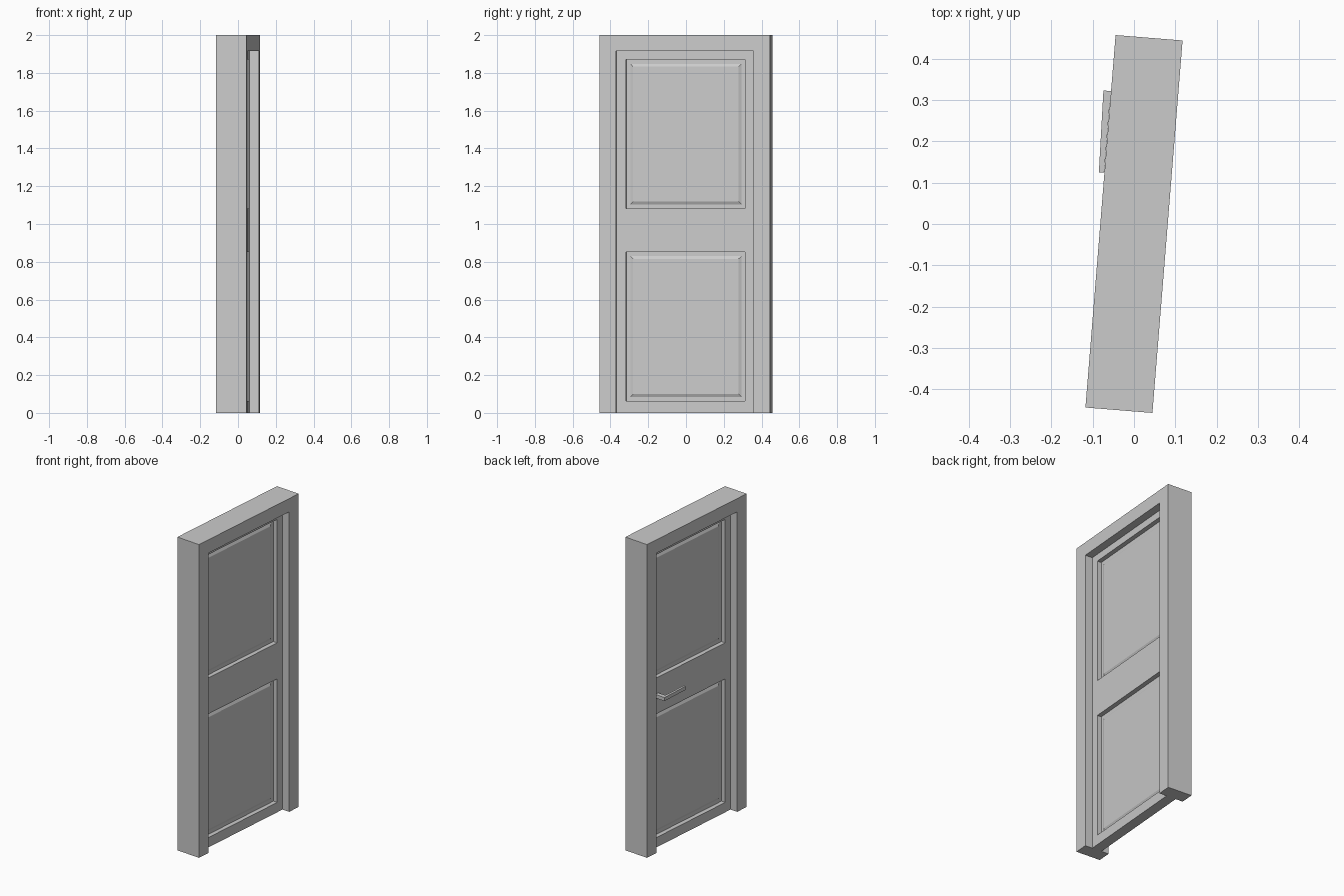
import bpy, bmesh, math

if "Cube" in bpy.data.objects:
    bpy.data.objects.remove(bpy.data.objects["Cube"])

TURN = -math.radians(4.63)      # the whole door stands slightly turned
W, T, H = 0.452, 0.0813, 2.0    # half width, half thickness, height
OPEN_W, OPEN_H = 0.366, 1.915   # opening half width and height
DOOR = 0.032                    # door half thickness


def finish(bm, name):
    mesh = bpy.data.meshes.new(name)
    bm.to_mesh(mesh)
    bm.free()
    ob = bpy.data.objects.new(name, mesh)
    ob.rotation_euler.z = TURN
    bpy.context.collection.objects.link(ob)
    return ob


def prism(name, points, offset):
    """Extrude a flat outline along an offset vector."""
    bm = bmesh.new()
    face = bm.faces.new([bm.verts.new(p) for p in points])
    ext = bmesh.ops.extrude_face_region(bm, geom=[face], use_keep_orig=True)
    verts = [g for g in ext["geom"] if isinstance(g, bmesh.types.BMVert)]
    bmesh.ops.translate(bm, verts=verts, vec=offset)
    bmesh.ops.recalc_face_normals(bm, faces=bm.faces)
    return finish(bm, name)


# Door frame: two jambs and a head in one upside-down U
outline = [(-W, 0), (-W, H), (W, H), (W, 0),
           (OPEN_W, 0), (OPEN_W, OPEN_H), (-OPEN_W, OPEN_H), (-OPEN_W, 0)]
prism("door_frame", [(-T, y, z) for y, z in outline], (2 * T, 0, 0))

# Door leaf: one half as a grid with two panels, mirrored through its thickness
ys = [-OPEN_W, -0.317, 0.317, OPEN_W]
zs = [0, 0.063, 0.852, 1.082, 1.87, OPEN_H]
bm = bmesh.new()
grid = [[bm.verts.new((DOOR, y, z)) for z in zs] for y in ys]
panels = []
for i in range(3):
    for j in range(5):
        f = bm.faces.new((grid[i][j], grid[i + 1][j],
                          grid[i + 1][j + 1], grid[i][j + 1]))
        if i == 1 and j in (1, 3):
            panels.append(f)

# Leaf edges back to the mirror plane
rim = [e for e in bm.edges if e.is_boundary]
ext = bmesh.ops.extrude_edge_only(bm, edges=rim)
for g in ext["geom"]:
    if isinstance(g, bmesh.types.BMVert):
        g.co.x = 0

# Sunken panels with a raised, bevelled field
sunk = bmesh.ops.extrude_discrete_faces(bm, faces=panels)["faces"]
for f in sunk:
    bmesh.ops.translate(bm, verts=f.verts, vec=(-0.028, 0, 0))
bmesh.ops.inset_individual(bm, faces=sunk, thickness=0.031)
bmesh.ops.inset_individual(bm, faces=sunk, thickness=0.021, depth=0.007)
leaf = finish(bm, "door_leaf")
leaf.modifiers.new("both_sides", "MIRROR").use_axis = (True, False, False)

# Lever handle on one side only: neck and slightly tapered grip
lever = [(-DOOR, 0.316), (-0.0998, 0.316), (-0.0948, 0.118),
         (-0.082, 0.118), (-0.082, 0.288), (-DOOR, 0.288)]
prism("lever_handle", [(x, y, 0.957) for x, y in lever], (0, 0, 0.023))
